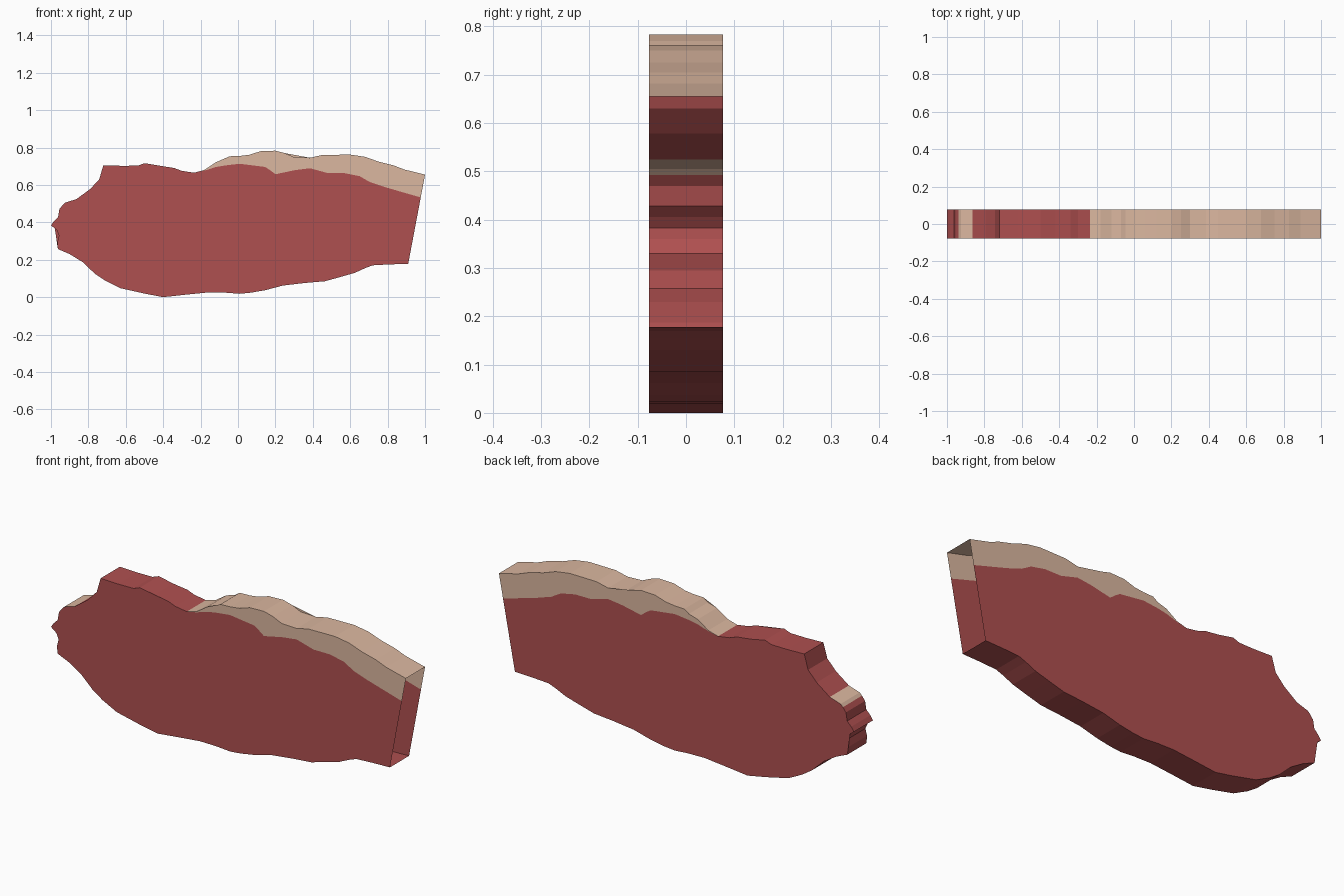
import bpy
import bmesh

if "Cube" in bpy.data.objects:
    bpy.data.objects.remove(bpy.data.objects["Cube"])

HALF = 0.077  # half of the slab thickness


def material(name, rgb):
    m = bpy.data.materials.new(name)
    m.diffuse_color = (*rgb, 1)
    m.use_nodes = True
    m.node_tree.nodes["Principled BSDF"].inputs["Base Color"].default_value = m.diffuse_color
    return m


RED = material("raw meat red", (0.43, 0.08, 0.08))
TAN = material("fat tan", (0.71, 0.475, 0.35))

# Outlines seen from the front as (x, z), running clockwise
lower_edge = [
    (.91, .178), (.81, .175), (.72, .17), (.68, .155), (.625, .13), (.545, .107),
    (.465, .085), (.36, .076), (.24, .062), (.145, .037), (.07, .024), (.01, .018),
    (-.07, .024), (-.16, .025), (-.28, .013), (-.4, 0), (-.5, .019), (-.63, .048),
    (-.71, .088), (-.765, .125), (-.83, .187), (-.9, .23), (-.963, .257),
    (-.966, .295), (-.957, .33), (-.97, .36)]
left_edge = [
    (-1, .383), (-.985, .405), (-.962, .428), (-.955, .47), (-.938, .492),
    (-.925, .505), (-.864, .524), (-.79, .578), (-.742, .63), (-.72, .705)]
bare_top = [
    (-.62, .702), (-.535, .703), (-.5, .716), (-.42, .70), (-.34, .69),
    (-.30, .675), (-.235, .665)]
fat_top = [
    (-.18, .68), (-.12, .72), (-.07, .735), (-.045, .753), (.01, .755), (.06, .761),
    (.12, .78), (.2, .783), (.25, .77), (.30, .748), (.385, .745), (.45, .76),
    (.6, .762), (.68, .75), (.75, .725), (.83, .705), (.89, .682), (1, .655)]
seam = [
    (-.18, .676), (-.12, .695), (-.07, .704), (.01, .713), (.08, .704), (.145, .696),
    (.17, .68), (.2, .657), (.305, .679), (.385, .689), (.48, .663), (.57, .663),
    (.65, .647), (.705, .615), (.786, .588), (.977, .533)]


def slab(name, outline, rim_count, mats, rim_colour=lambda x: 0):
    """Front and back sheets, with a rim along the first rim_count points."""
    bm = bmesh.new()
    front = [bm.verts.new((x, -HALF, z)) for x, z in outline]
    back = [bm.verts.new((x, HALF, z)) for x, z in outline]
    bm.faces.new(front[::-1])
    bm.faces.new(back)
    for i in range(rim_count - 1):
        f = bm.faces.new((front[i], front[i + 1], back[i + 1], back[i]))
        f.material_index = rim_colour((outline[i][0] + outline[i + 1][0]) / 2
                                      if outline[i][1] > .48 else 9)
    bmesh.ops.triangulate(bm, faces=[f for f in bm.faces if len(f.verts) > 4])
    mesh = bpy.data.meshes.new(name)
    bm.to_mesh(mesh)
    bm.free()
    for m in mats:
        mesh.materials.append(m)
    ob = bpy.data.objects.new(name, mesh)
    bpy.context.collection.objects.link(ob)
    return ob


# Lean meat: closed rim except the open cut end; small fat patch at upper left
rim = lower_edge + left_edge + bare_top
slab("lean_meat", rim + seam, len(rim), [RED, TAN],
     lambda x: 1 if -.94 < x < -.87 else 0)

# Fat cap along the top, open towards the meat and at the cut end
cap_rim = bare_top[-1:] + fat_top
slab("fat_cap", cap_rim + seam[::-1], len(cap_rim), [TAN])
